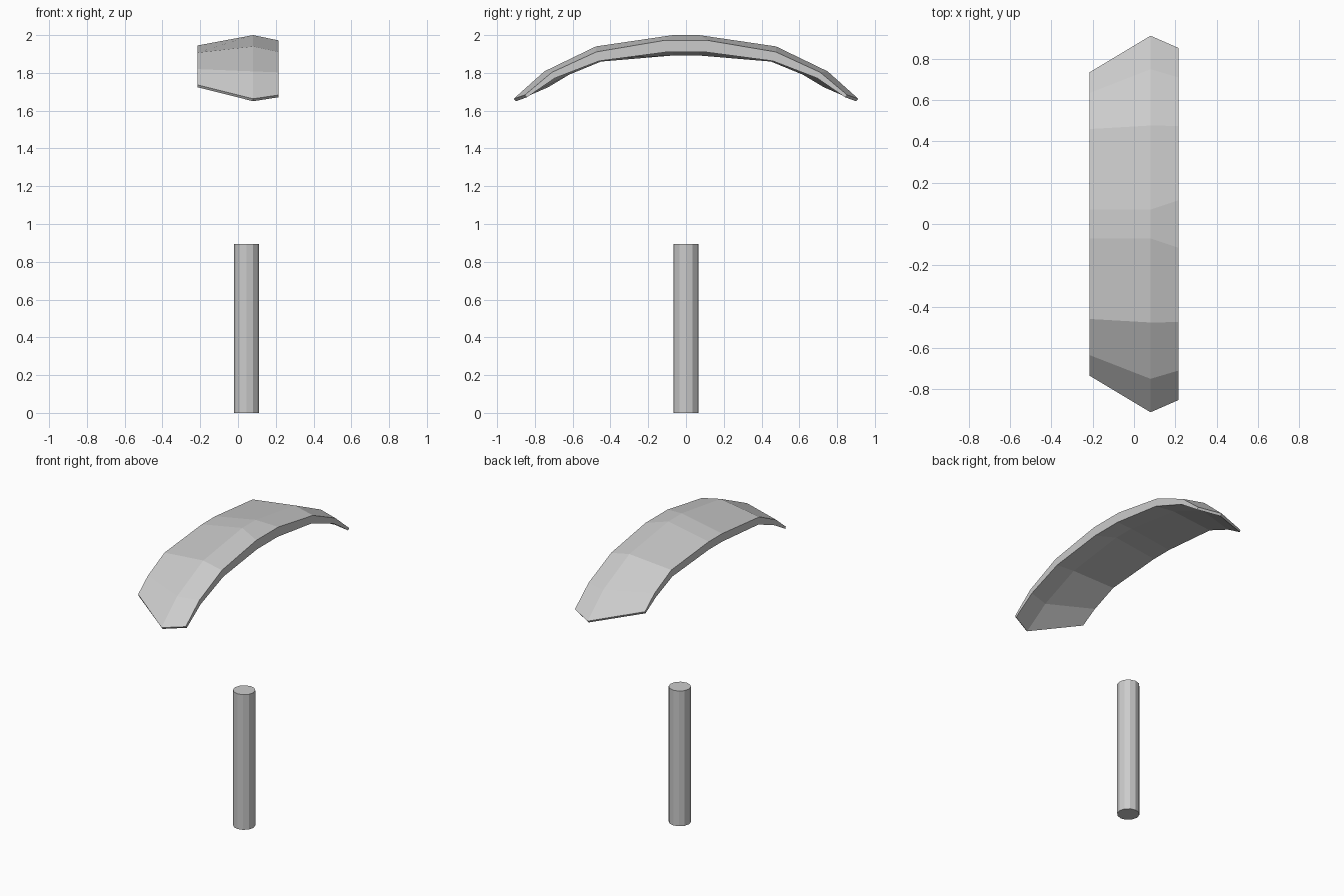
import bpy, bmesh

if "Cube" in bpy.data.objects:
    bpy.data.objects.remove(bpy.data.objects["Cube"])


def make_object(name, bm):
    bmesh.ops.recalc_face_normals(bm, faces=bm.faces)
    mesh = bpy.data.meshes.new(name)
    bm.to_mesh(mesh)
    bm.free()
    obj = bpy.data.objects.new(name, mesh)
    bpy.context.collection.objects.link(obj)
    return obj


def mirrored(half):
    return [(-y, z) for y, z in reversed(half)] + half


# Curved head: three arched ribs, each with x, upper and lower half profile (y, z)
ribs = [
    (-0.215, [(0.07, 1.945), (0.46, 1.907), (0.635, 1.82), (0.735, 1.737)],
             [(0.07, 1.892), (0.45, 1.86), (0.62, 1.79), (0.73, 1.724)]),
    (0.08, [(0.07, 2.0), (0.477, 1.94), (0.75, 1.808), (0.912, 1.663)],
           [(0.07, 1.93), (0.465, 1.875), (0.73, 1.765), (0.9, 1.65)]),
    (0.215, [(0.115, 1.972), (0.475, 1.911), (0.71, 1.803), (0.853, 1.683)],
            [(0.105, 1.91), (0.46, 1.863), (0.695, 1.772), (0.842, 1.671)]),
]
bm = bmesh.new()
loops = []
for x, upper, lower in ribs:
    outline = mirrored(upper) + mirrored(lower)[::-1]
    loops.append([bm.verts.new((x, y, z)) for y, z in outline])
n = len(loops[0])
for a, b in zip(loops, loops[1:]):
    for i in range(n):
        j = (i + 1) % n
        bm.faces.new((a[i], a[j], b[j], b[i]))

# Side walls of the head
for loop in (loops[0], loops[-1]):
    for i in range(n // 2 - 1):
        bm.faces.new((loop[i], loop[i + 1], loop[n - 2 - i], loop[n - 1 - i]))
make_object("curved_head", bm)

# Handle
bpy.ops.mesh.primitive_cylinder_add(vertices=12, radius=0.067, depth=0.893,
                                    location=(0.045, 0, 0.4465))
bpy.context.object.name = "handle"
